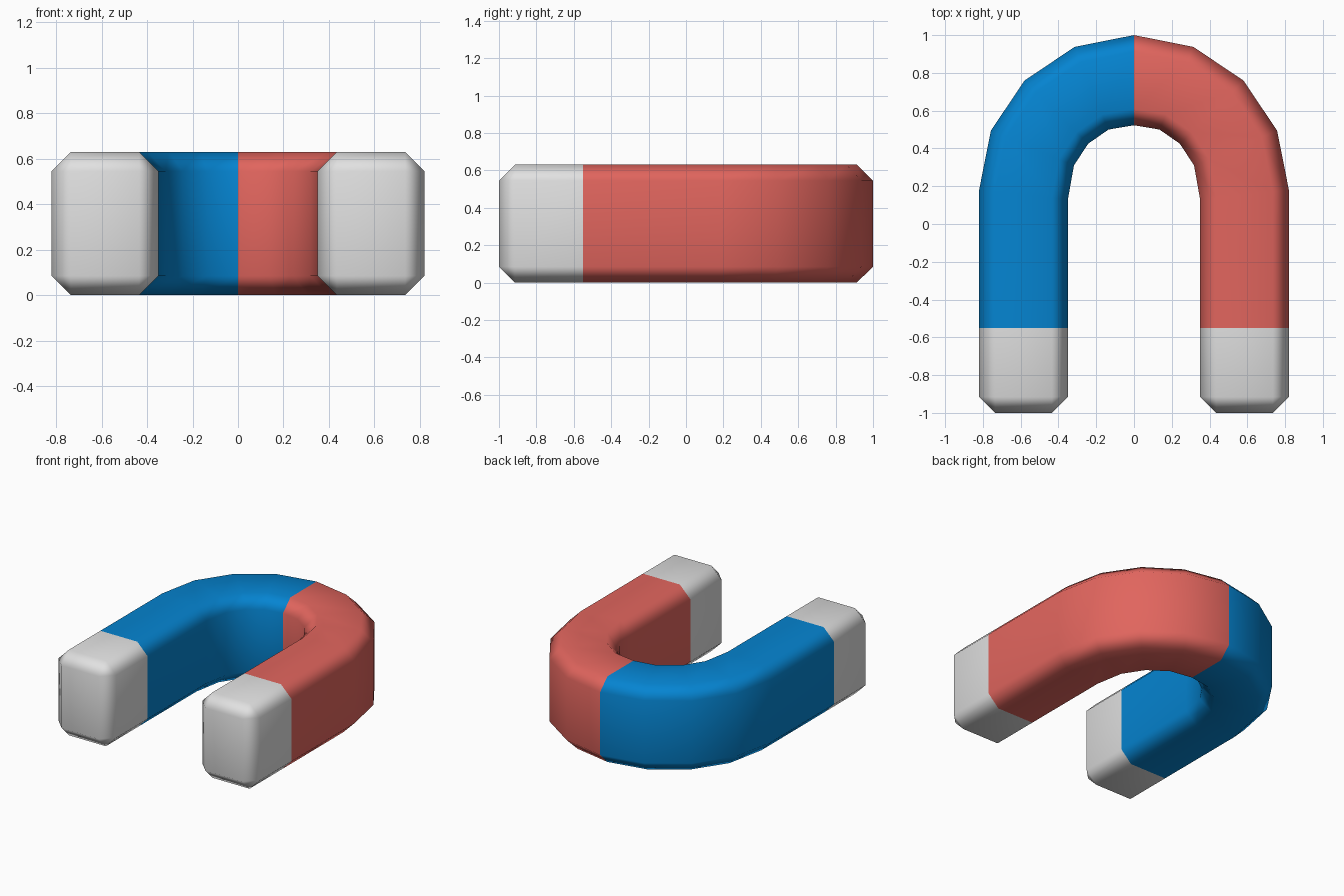
import bpy, bmesh, math

if "Cube" in bpy.data.objects:
    bpy.data.objects.remove(bpy.data.objects["Cube"])

HEIGHT, BEVEL, TIP_Y = 0.63, 0.085, -0.55


def material(name, rgb):
    m = bpy.data.materials.new(name)
    m.diffuse_color = (*[(c / 255) ** 2.2 for c in rgb], 1)
    m.use_nodes = True
    m.node_tree.nodes["Principled BSDF"].inputs["Base Color"].default_value = m.diffuse_color
    return m


# Cross sections (outer point, inner point) from right tip to the apex
sections = [((0.82, y), (0.35, y)) for y in (-1.0, TIP_Y)]
inner_arc = [(0.35, 0.13), (0.318, 0.31), (0.243, 0.425), (0.135, 0.5), (0, 0.523)]
for i, inner in enumerate(inner_arc):
    a = math.radians(22.5 * i)
    sections.append(((0.82 * math.cos(a), 0.18 + 0.82 * math.sin(a)), inner))
# Mirrored left half
sections += [tuple((-x, y) for x, y in s) for s in reversed(sections[:-1])]

# Horseshoe body: rectangular section swept along the U
bm = bmesh.new()
rings = []
for outer, inner in sections:
    rings.append([bm.verts.new((*p, z)) for p, z in
                  ((outer, 0), (outer, HEIGHT), (inner, HEIGHT), (inner, 0))])
for r, s in zip(rings, rings[1:]):
    for k in range(4):
        n = (k + 1) % 4
        bm.faces.new((r[k], r[n], s[n], s[k]))
bm.faces.new(rings[0])
bm.faces.new(rings[-1])
bmesh.ops.recalc_face_normals(bm, faces=bm.faces)

# Chamfer every hard edge
hard = [e for e in bm.edges if e.calc_face_angle() > math.radians(60)]
bmesh.ops.bevel(bm, geom=hard, offset=BEVEL, offset_type='OFFSET', segments=1,
                profile=0.5, affect='EDGES', clamp_overlap=True)
bmesh.ops.recalc_face_normals(bm, faces=bm.faces)

# Steel tips, blue left arm, red right arm
for f in bm.faces:
    f.smooth = True
    c = f.calc_center_median()
    f.material_index = 0 if c.y < TIP_Y else (1 if c.x < 0 else 2)

mesh = bpy.data.meshes.new("horseshoe_magnet")
bm.to_mesh(mesh)
bm.free()
for m in (material("steel grey", (224, 224, 224)),
          material("pole blue", (13, 131, 208)),
          material("pole red", (224, 101, 94))):
    mesh.materials.append(m)
obj = bpy.data.objects.new("horseshoe_magnet", mesh)
bpy.context.collection.objects.link(obj)

# Flat-looking broad faces with soft chamfers
wn = obj.modifiers.new("weighted_normals", 'WEIGHTED_NORMAL')
wn.weight = 50
